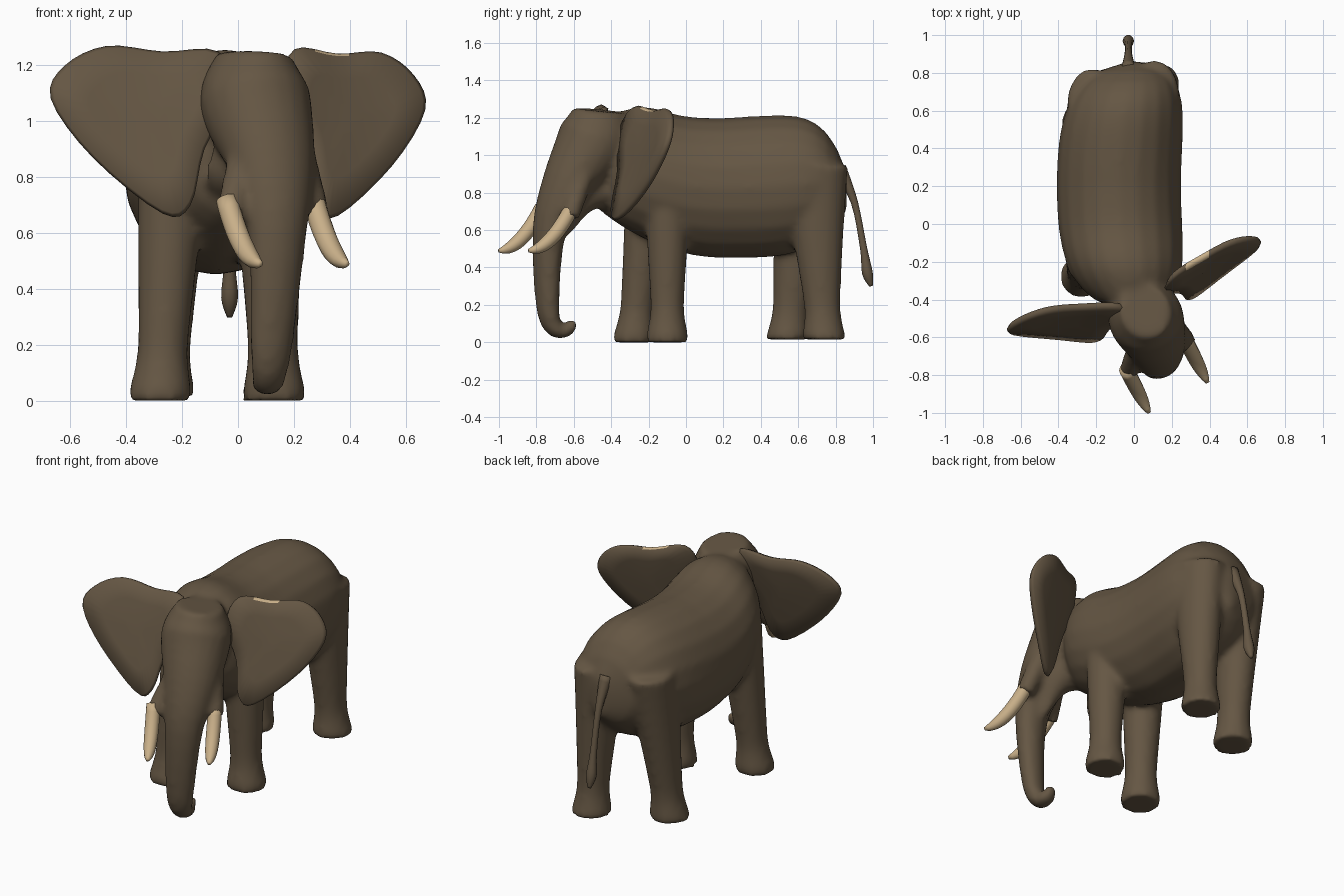
import bpy, bmesh, math
from mathutils import Vector

cube = bpy.data.objects.get("Cube")
if cube:
    bpy.data.objects.remove(cube, do_unlink=True)


def material(name, colour):
    mat = bpy.data.materials.new(name)
    mat.use_nodes = True
    mat.diffuse_color = (*colour, 1)
    shader = mat.node_tree.nodes["Principled BSDF"]
    shader.inputs["Base Color"].default_value = (*colour, 1)
    return mat


skin = material("brown_skin", (0.13, 0.094, 0.057))
ivory = material("ivory", (0.58, 0.43, 0.25))


def spline(keys, closed=False, steps=4):
    """Smooth curve through a few key points of any dimension."""
    keys = [Vector(key) for key in keys]
    count = len(keys)

    def pick(index):
        return keys[index % count] if closed else keys[max(0, min(count - 1, index))]

    points = []
    for index in range(count if closed else count - 1):
        before, start, end, after = (pick(index + step) for step in (-1, 0, 1, 2))
        for step in range(steps):
            t = step / steps
            leave, arrive = (end - before) / 2, (after - start) / 2
            rise = t * t * (3 - 2 * t)
            points.append(start.lerp(end, rise) + leave * t * (1 - t) ** 2
                          - arrive * t * t * (1 - t))
    return points if closed else points + [keys[-1]]


def tube(bm, centres, widths, depths, across=(1, 0, 0), up=None, sides=20):
    """Capped loft of ellipses along a row of centres."""
    centres = [Vector(centre) for centre in centres]
    last = len(centres) - 1
    rings = []
    for index, centre in enumerate(centres):
        along = centres[min(index + 1, last)] - centres[max(index - 1, 0)]
        along.normalize()
        side = Vector(across)
        if not up:
            side -= along * side.dot(along)
        side.normalize()
        other = Vector(up) if up else along.cross(side)
        angles = [math.tau * corner / sides for corner in range(sides)]
        rings.append([bm.verts.new(centre + side * widths[index] * math.cos(angle)
                                   + other * depths[index] * math.sin(angle))
                      for angle in angles])
    faces = [bm.faces.new(rings[0]), bm.faces.new(rings[-1])]
    for near, far in zip(rings, rings[1:]):
        for a in range(sides):
            b = (a + 1) % sides
            faces.append(bm.faces.new((near[a], near[b], far[b], far[a])))
    bmesh.ops.recalc_face_normals(bm, faces=faces)


def horn(bm, points, **options):
    """Round tube through points whose last value is the radius."""
    radii = [point[-1] for point in points]
    tube(bm, [point[:3] for point in points], radii, radii, **options)


def finish(bm, name, *materials):
    mesh = bpy.data.meshes.new(name)
    bm.to_mesh(mesh)
    bm.free()
    for mat in materials:
        mesh.materials.append(mat)
    mesh.shade_smooth()
    thing = bpy.data.objects.new(name, mesh)
    bpy.context.scene.collection.objects.link(thing)
    return thing


# Torso: dropping rump, swayed back, hump at the shoulders, rising chest
bm = bmesh.new()
centres, widths, heights = [], [], []
for index in range(25):
    t = index / 12 - 1
    hump = 0.06 * math.exp(-(4 * t + 2.6) ** 2)
    back = 1.2 + 0.04 * max(t, 0) - 0.33 * max(t, 0) ** 6 + hump
    belly = 0.45 + 0.25 * abs(t) ** (4 if t > 0 else 2)
    centres.append((0.08 * (t * t - 1), 0.2 + 0.66 * t, (back + belly) / 2))
    widths.append(0.3 * math.sqrt(1 - t ** 4) + 0.03)
    heights.append((back - belly) / 2)
tube(bm, centres, widths, heights, up=(0, 0, 1))

# Head running down into the curled trunk, turned to one side
facing = (0.9, 0.4, 0)
head = spline([(0.06, -0.46, 1.24, 0.13), (0.06, -0.49, 1.08, 0.2), (0.12, -0.63, 0.85, 0.16),
               (0.14, -0.73, 0.6, 0.11), (0.12, -0.74, 0.2, 0.08), (0.11, -0.7, 0.07, 0.06),
               (0.1, -0.63, 0.07, 0.05), (0.1, -0.6, 0.12, 0.03)])
tube(bm, [point[:3] for point in head], [point[3] for point in head],
     [point[3] * (0.75 + 0.2 * point[2] ** 3) for point in head], across=facing)

# Lower jaw
horn(bm, spline([(0, -0.4, 0.85, 0.15), (0.1, -0.54, 0.77, 0.08), (0.13, -0.64, 0.58, 0.02)]))

# Tusk sockets growing out of the cheeks
left_side, right_side = Vector((0, 0, 0)), Vector((-0.31, -0.16, 0))
for cheek, offset in (((0.2, -0.53, 0.95), left_side), ((0.04, -0.6, 0.95), right_side)):
    horn(bm, [(*cheek, 0.06), (*(Vector((0.28, -0.62, 0.67)) + offset), 0.05)])

# Legs: flared feet, slim ankles and thighs leaning in to the hips
for foot_x, foot_y, hip_y in ((0.13, -0.1, -0.1), (-0.28, -0.28, -0.18),
                              (0.13, 0.74, 0.68), (-0.27, 0.54, 0.65)):
    hind = foot_y > 0
    centres, widths, depths = [], [], []
    for index in range(20):
        z = index / 20
        width = 0.077 + 0.037 * math.exp(-(z * 9) ** 2) + 0.06 * z
        centres.append((foot_x * (1 - 0.2 * z), foot_y + (hip_y - foot_y) * z,
                        max(z, 0.015 * hind)))
        widths.append(width)
        depths.append(width * (1 + 0.4 * z * hind))
    tube(bm, centres, widths, depths, up=(0, 1, 0))

body = finish(bm, "body", skin)
blend = body.modifiers.new("blend", "REMESH")
blend.mode = "VOXEL"
blend.voxel_size = 0.018
blend.use_smooth_shade = True
soften = body.modifiers.new("soften", "SMOOTH")
soften.iterations = 8

# Tail with a tuft
bm = bmesh.new()
horn(bm, spline([(-0.03, 0.82, 0.93, 0.04), (-0.03, 0.9, 0.75, 0.02), (-0.03, 0.95, 0.5, 0.02),
                 (-0.03, 0.97, 0.37, 0.03), (-0.03, 0.99, 0.3, 0.01)]), sides=10)
finish(bm, "tail", skin)

# Tusks sweeping forward and up
for name, offset in (("left_tusk", left_side), ("right_tusk", right_side)):
    bm = bmesh.new()
    tusk = []
    for index in range(11):
        t = index / 10
        point = Vector((0.27 + 0.12 * t, -0.61 - 0.23 * t, 0.72 - 0.45 * t + 0.22 * t * t))
        tusk.append((*(point + offset), 0.03 * (1 - t ** 4) + 0.01))
    horn(bm, tusk, sides=12)
    finish(bm, name, ivory)


# Ears: bent, leaning sheets with a blunt rim and a thicker middle
outline = spline([(-0.3, 1.1), (-0.2, 1.25), (0.2, 1.25), (0.6, 1.27), (0.9, 1.2), (1, 1.08),
                  (0.7, 0.87), (0.2, 0.67), (0, 0.7), (-0.1, 0.9)], closed=True)
middle = sum(outline, Vector((0, 0))) / len(outline)


def ear(name, root, span, droop, depth, sweep):
    bm = bmesh.new()

    def ring(scale, bulge):
        verts = []
        for point in outline:
            reach, z = middle.lerp(point, scale)
            y = depth + sweep * reach - 0.08 * reach * reach + 0.3 * z + bulge
            verts.append(bm.verts.new((root + span * reach, y, z - droop * reach)))
        return verts

    rim = ring(1, 0)
    for side in (-1, 1):
        outer = rim
        for scale, bulge in ((0.96, 0.02), (0.6, 0.025), (0.2, 0.03)):
            inner = ring(scale, bulge * side)
            for a in range(len(rim)):
                b = (a + 1) % len(rim)
                face = bm.faces.new((outer[a], outer[b], inner[b], inner[a]))
                spot = face.calc_center_median()
                # Pale patch on the upper rim of the left ear
                if outer is rim and spot.z > 1.2 and 0.28 < spot.x < 0.38:
                    face.material_index = 1
            outer = inner
        bm.faces.new(outer)
    bmesh.ops.recalc_face_normals(bm, faces=bm.faces)
    finish(bm, name, skin, ivory)


ear("right_ear", -0.17, -0.5, 0, -0.81, 0)
ear("left_ear", 0.28, 0.39, 0.04, -0.6, 0.25)
